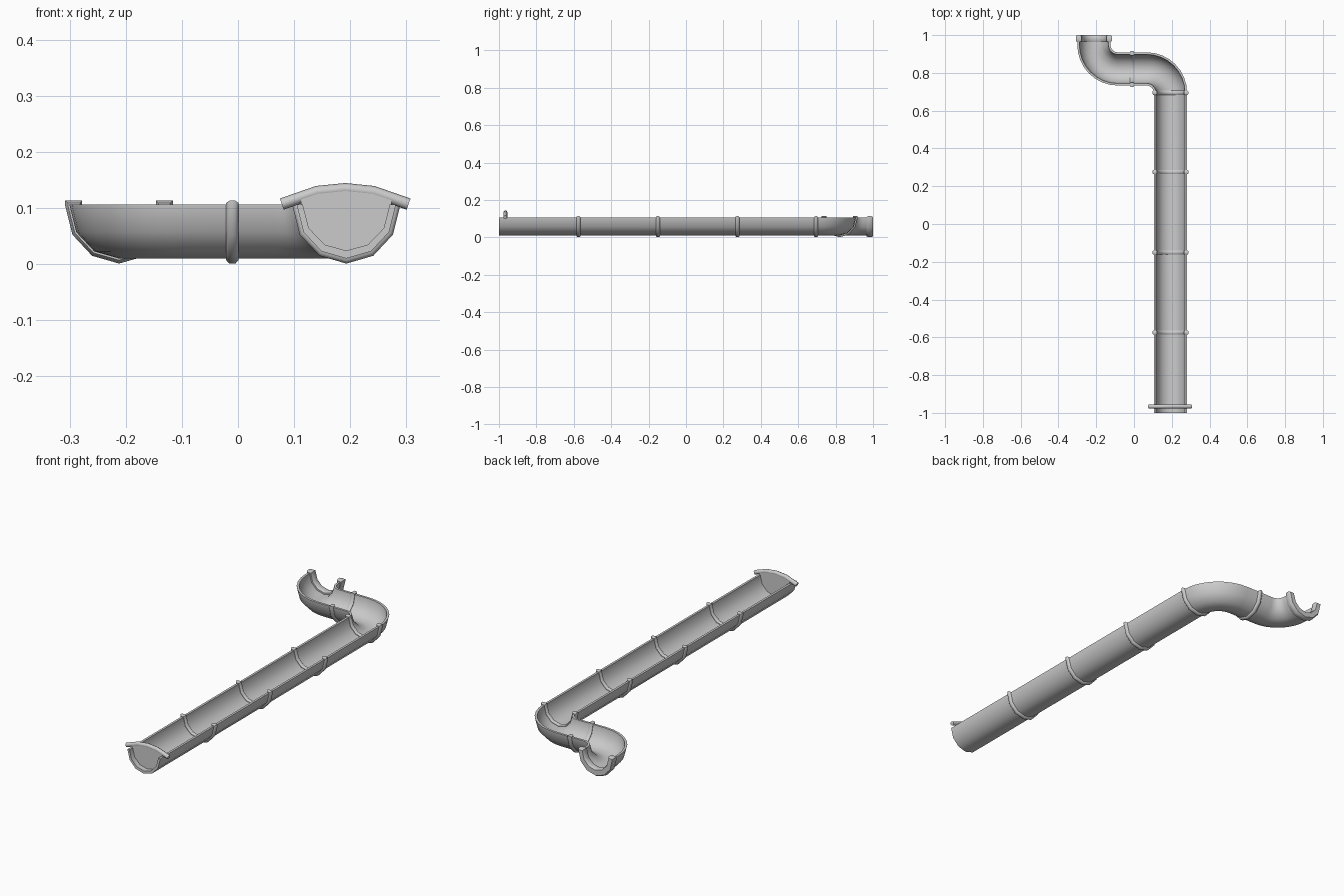
import bpy, bmesh, math
from mathutils import Vector

if "Cube" in bpy.data.objects:
    bpy.data.objects.remove(bpy.data.objects["Cube"])

X0, X1, ZC = 0.193, -0.212, 0.104   # channel centre lines, arc centre height
SEG = 6                             # sides of the half-round section


def arc(rx, rz, top):
    pts = [(-rx * math.cos(math.pi * k / SEG), ZC - rz * math.sin(math.pi * k / SEG))
           for k in range(SEG + 1)]
    return [(-rx, top)] + pts + [(rx, top)]


def u_profile(ox, oz, ix, iz, top):
    return arc(ox, oz, top) + arc(ix, iz, top)[::-1]


def sweep(name, stations, angle=40):
    """stations: (x, y, heading, U profile); skins a U channel with closed ends."""
    bm = bmesh.new()
    loops = []
    for x, y, a, prof in stations:
        loops.append([bm.verts.new((x + u * math.sin(a), y - u * math.cos(a), z))
                      for u, z in prof])
    n = len(loops[0])
    for A, B in zip(loops, loops[1:]):
        for i in range(n):
            j = (i + 1) % n
            bm.faces.new((A[i], A[j], B[j], B[i]))
    for L in (loops[0], loops[-1]):
        for i in range(n // 2 - 1):
            bm.faces.new((L[i], L[i + 1], L[n - 2 - i], L[n - 1 - i]))
    return finish(name, bm, angle)


def finish(name, bm, angle):
    bmesh.ops.recalc_face_normals(bm, faces=bm.faces)
    me = bpy.data.meshes.new(name)
    bm.to_mesh(me)
    bm.free()
    ob = bpy.data.objects.new(name, me)
    bpy.context.collection.objects.link(ob)
    bpy.ops.object.select_all(action='DESELECT')
    ob.select_set(True)
    bpy.context.view_layer.objects.active = ob
    bpy.ops.object.shade_smooth_by_angle(angle=math.radians(angle))
    return ob


# channel: long straight run, then an S of two quarter bends
R = 0.126
H = math.pi / 2
YB = 0.695
path = [(X0, -1, H), (X0, YB, H)]
for k in range(1, 9):
    t = H * k / 8
    path.append((X0 - R + R * math.cos(t), YB + R * math.sin(t), H + t))
yc = YB + 2 * R
for k in range(9):
    t = H * k / 8
    path.append((X1 + R - R * math.sin(t), yc - R * math.cos(t), math.pi - t))
path.append((X1, 0.995, H))
wall = u_profile(0.088, 0.094, 0.077, 0.08, 0.106)
sweep("channel", [(x, y, a, wall) for x, y, a in path])


# joint collars wrapping the wall inside and out
def collar(name, x, y, a, half, inner):
    big = u_profile(0.096, 0.103, inner, inner + 0.002, 0.113)
    small = u_profile(0.091, 0.097, inner + 0.004, inner + 0.006, 0.109)
    d = (math.cos(a), math.sin(a))
    sweep(name, [(x + t * half * d[0], y + t * half * d[1], a, p)
                 for t, p in ((-1, small), (-0.5, big), (0.5, big), (1, small))], 50)


for i, y in enumerate((-0.575, -0.15, 0.275, 0.695)):
    collar(f"collar_{i + 1}", X0, y, H, 0.011, 0.071)
collar("collar_bend", -0.01, YB + R, math.pi, 0.011, 0.071)
collar("outlet_lip", X1, 0.982, H, 0.018, 0.066)

# end plate closing the front of the channel
bm = bmesh.new()
outline = arc(0.081, 0.083, 0.117) + [(0.05, 0.13), (0, 0.135), (-0.05, 0.13)]
f = bm.faces.new([bm.verts.new((X0 + u, -0.975, z)) for u, z in outline])
ext = bmesh.ops.extrude_face_region(bm, geom=[f], use_keep_orig=True)
bmesh.ops.translate(bm, vec=(0, 0.018, 0),
                    verts=[v for v in ext["geom"] if isinstance(v, bmesh.types.BMVert)])
finish("end_plate", bm, 30)

# arched bar along the top of the end plate
cu = bpy.data.curves.new("arched_bar", 'CURVE')
cu.dimensions = '3D'
cu.bevel_depth = 0.0105
cu.bevel_resolution = 2
cu.use_fill_caps = True
pts = [(-0.113, 0.107), (-0.05, 0.129), (0, 0.134), (0.05, 0.129), (0.113, 0.107)]
s = cu.splines.new('POLY')
s.points.add(len(pts) - 1)
for p, (u, z) in zip(s.points, pts):
    p.co = (X0 - 0.002 + u, -0.966, z, 1)
bar = bpy.data.objects.new("arched_bar", cu)
bpy.context.collection.objects.link(bar)
